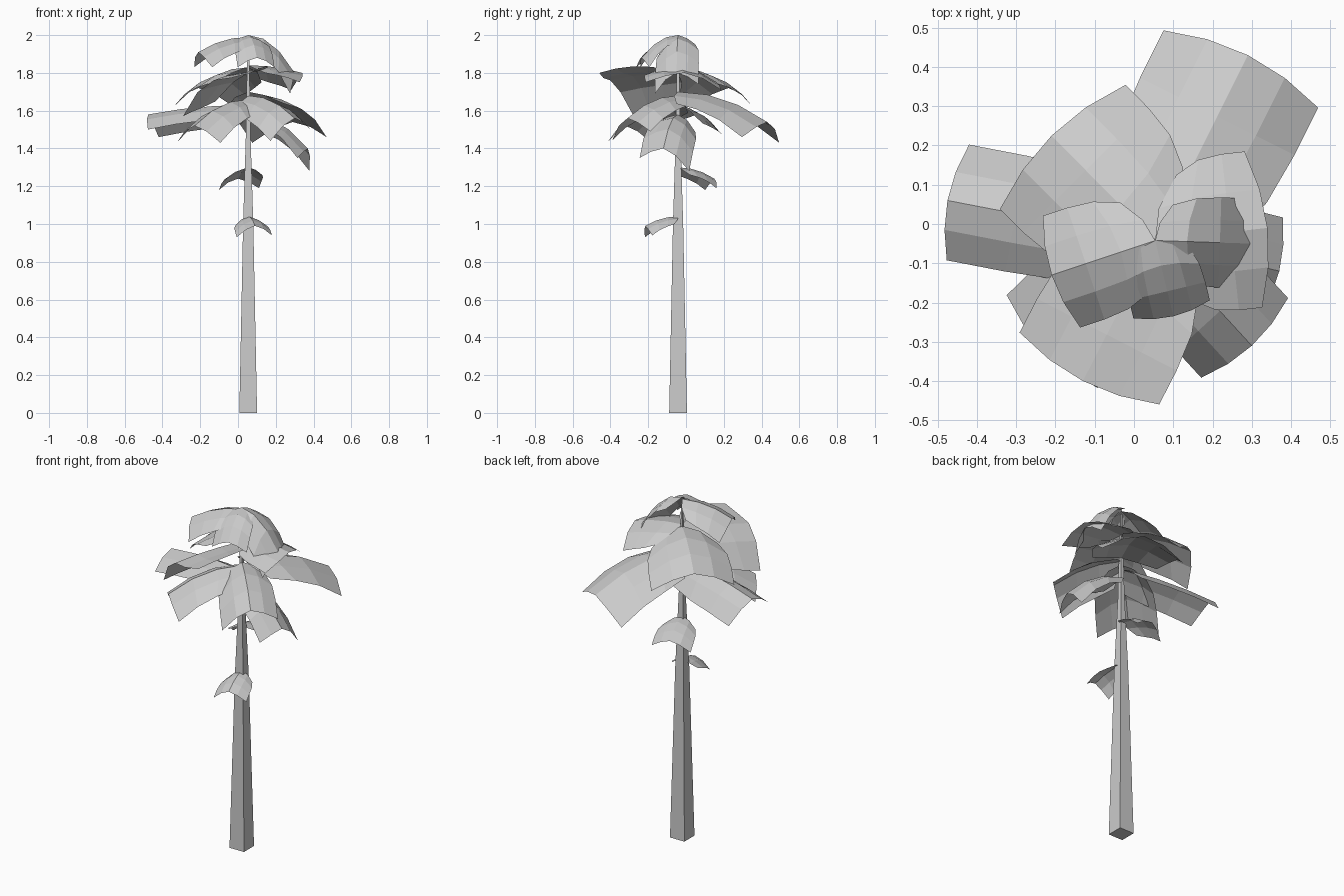
import bpy
import bmesh
from mathutils import Vector

cube = bpy.data.objects.get("Cube")
if cube:
    bpy.data.objects.remove(cube, do_unlink=True)

grey = bpy.data.materials.new("plain grey")
grey.use_nodes = True
GREY = (0.6, 0.6, 0.6, 1)
grey.diffuse_color = GREY
grey.node_tree.nodes["Principled BSDF"].inputs["Base Color"].default_value = GREY

AXIS = Vector((0.054, -0.042, 0))


def add_object(name, bm):
    mesh = bpy.data.meshes.new(name)
    bm.to_mesh(mesh)
    bm.free()
    mesh.materials.append(grey)
    obj = bpy.data.objects.new(name, mesh)
    bpy.context.collection.objects.link(obj)
    return obj


# Square trunk, tapering to a thin tip
def make_trunk(sections):
    bm = bmesh.new()
    rings = []
    for z, h in sections:
        rings.append([bm.verts.new(AXIS + Vector((h * i, h * j, z)))
                      for i, j in ((-1, -1), (1, -1), (1, 1), (-1, 1))])
    for low, high in zip(rings, rings[1:]):
        for k in range(4):
            n = (k + 1) % 4
            bm.faces.new((low[k], low[n], high[n], high[k]))
    bm.faces.new(rings[0][::-1])
    bm.faces.new(rings[-1])
    add_object("trunk", bm)


# Broad arched frond, drooping outward and to both sides
def make_frond(name, tip, width, base_z, left_drop, right_drop):
    bm = bmesh.new()
    tip = Vector(tip)
    reach = Vector((tip.x, tip.y, 0)) - AXIS
    across = Vector((-reach.y, reach.x, 0)).normalized()
    out = reach.normalized()
    fall = tip.z - base_z
    rows = []
    for t, spread in ((0, 0.8), (0.33, 0.96), (0.67, 1), (1, 1)):
        row = []
        for s in (-1, -0.5, 0, 0.5, 1):
            drop = left_drop if s > 0 else right_drop
            p = AXIS + reach * t + across * (s * spread * width / 2)
            p += out * (width * s * s * (0.18 * (1 - t) - 0.09 * t))
            p.z = base_z + fall * t ** 2.1 - drop * abs(s) ** 1.6 * spread
            row.append(bm.verts.new(p))
        rows.append(row)
    for a, b in zip(rows, rows[1:]):
        for k in range(4):
            bm.faces.new((a[k], b[k], b[k + 1], a[k + 1]))
    add_object(name, bm)


make_trunk(((0, 0.047), (1, 0.027), (1.45, 0.013), (1.97, 0.004)))

# name, tip centre, width, height at trunk, drop of left and right edges
fronds = (
    ("lower_frond_back", (0.29, 0.43, 1.54), 0.44, 1.70, 0.11, 0.08),
    ("lower_frond_right", (-0.475, 0.06, 1.58), 0.30, 1.63, 0.08, 0.12),
    ("lower_frond_front_right", (-0.23, -0.32, 1.52), 0.33, 1.66, 0.09, 0.09),
    ("lower_frond_front_left", (0.30, -0.31, 1.56), 0.30, 1.68, 0.07, 0.12),
    ("lower_frond_left", (0.37, -0.12, 1.40), 0.27, 1.58, 0.12, 0.05),
    ("middle_frond_back", (-0.21, 0.225, 1.72), 0.45, 1.83, 0.10, 0.10),
    ("middle_frond_front", (-0.13, -0.40, 1.76), 0.40, 1.80, -0.04, 0.19),
    ("middle_frond_left", (0.34, -0.01, 1.80), 0.40, 1.84, 0.09, 0.05),
    ("top_frond_right", (-0.21, -0.13, 1.91), 0.30, 1.99, 0.08, 0.08),
    ("top_frond_front", (0.10, -0.235, 1.88), 0.20, 2.0, 0.05, 0.05),
    ("top_frond_left", (0.30, -0.05, 1.80), 0.23, 2.0, 0.06, 0.11),
    ("stray_frond_back", (0.0, 0.15, 1.24), 0.22, 1.30, 0.06, 0.05),
    ("stray_frond_front", (0.09, -0.215, 0.99), 0.19, 1.04, 0.05, 0.06),
)
for frond in fronds:
    make_frond(*frond)
